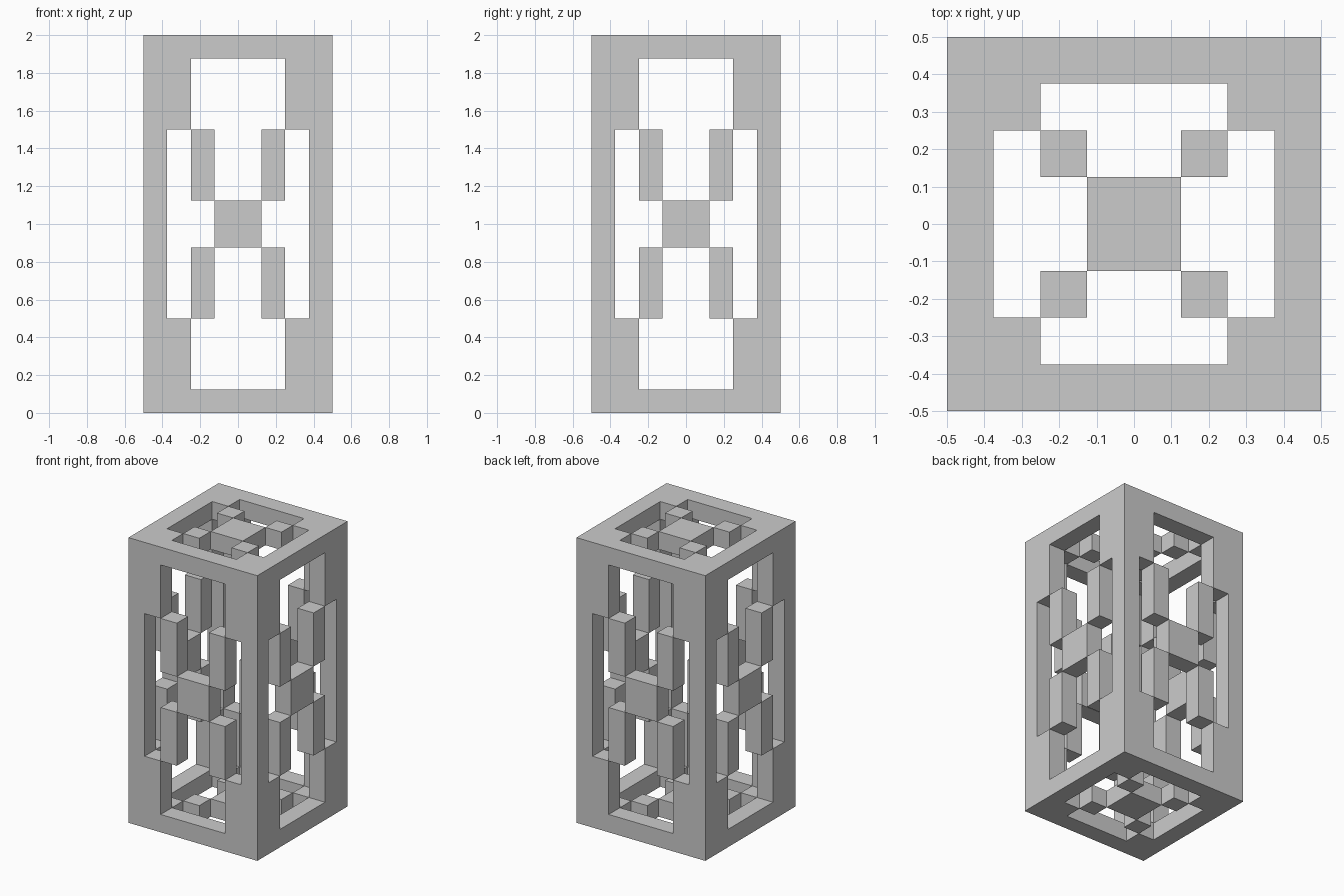
import bpy, bmesh
from itertools import product
from mathutils import Vector

if "Cube" in bpy.data.objects:
    bpy.data.objects.remove(bpy.data.objects["Cube"])

# Grid lines shared by every panel: 7 cells per axis, mirrored about the middle one
SIDE = [-0.5, -0.375, -0.25, -0.125, 0.125, 0.25, 0.375, 0.5]
HIGH = [0, 0.125, 0.5, 0.875, 1.125, 1.5, 1.875, 2]
LINES = (SIDE, SIDE, HIGH)


def rings(cell):
    """Distance of a cell from the outside along each axis, smallest first."""
    return sorted(min(i, 6 - i) for i in cell)


def point(corner):
    return Vector([LINES[a][corner[a]] for a in range(3)])


def build(name, cells):
    """Skin a set of grid cells with outward faces, then merge flat areas."""
    cells = set(cells)
    bm = bmesh.new()
    verts = {}
    for cell in cells:
        for axis, step in product(range(3), (0, 1)):
            neighbour = list(cell)
            neighbour[axis] += 2 * step - 1
            if tuple(neighbour) in cells:
                continue
            u, v = (axis + 1) % 3, (axis + 2) % 3
            loop = []
            for du, dv in ((0, 0), (1, 0), (1, 1), (0, 1)):
                c = list(cell)
                c[axis] += step
                c[u] += du
                c[v] += dv
                c = tuple(c)
                if c not in verts:
                    verts[c] = bm.verts.new(point(c))
                loop.append(verts[c])
            bm.faces.new(loop if step else loop[::-1])
    bmesh.ops.recalc_face_normals(bm, faces=bm.faces)
    mesh = bpy.data.meshes.new(name)
    bm.to_mesh(mesh)
    bm.free()
    obj = bpy.data.objects.new(name, mesh)
    bpy.context.collection.objects.link(obj)
    return obj


# Only the outermost layer is used, so the model is a hollow shell of six panels
shell = [c for c in product(range(7), repeat=3) if rings(c)[0] == 0]

# Outer frame: edge bars plus the tab in each panel corner
build("frame", [c for c in shell if rings(c)[1] == 0 or rings(c) == [0, 1, 1]])

# Loose blocks in each panel: four around the middle and one centre block
for c in shell:
    if rings(c) == [0, 2, 2]:
        build("panel_corner_block", [c])
    elif rings(c) == [0, 3, 3]:
        build("panel_centre_block", [c])
